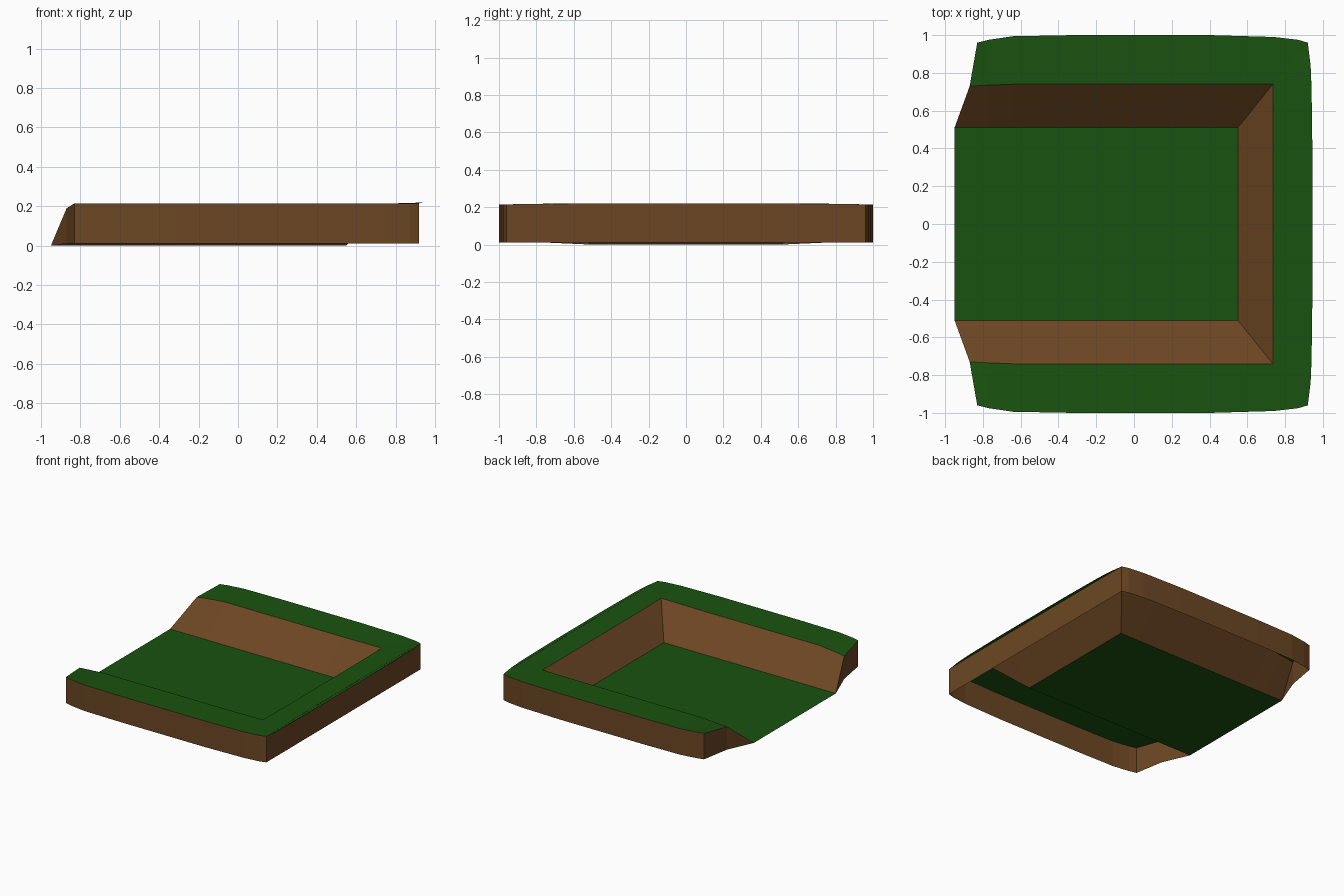
import bpy, bmesh

if "Cube" in bpy.data.objects:
    bpy.data.objects.remove(bpy.data.objects["Cube"])

def material(name, color):
    m = bpy.data.materials.new(name)
    m.diffuse_color = (*color, 1)
    m.use_nodes = True
    m.node_tree.nodes["Principled BSDF"].inputs["Base Color"].default_value = m.diffuse_color
    return m

GRASS = material("grass", (0.010, 0.085, 0.005))
EARTH = material("earth", (0.15, 0.062, 0.017))

def mirrored(half):
    return half + [(x, -y, z) for x, y, z in reversed(half)]

def loft(name, rows, mat):
    """Skin between two matching rows of points."""
    bm = bmesh.new()
    a, b = [[bm.verts.new(p) for p in row] for row in rows]
    for i in range(len(a) - 1):
        bm.faces.new((a[i], a[i + 1], b[i + 1], b[i]))
    bmesh.ops.remove_doubles(bm, verts=bm.verts, dist=1e-4)
    return finish(name, bm, mat)

def finish(name, bm, mat):
    me = bpy.data.meshes.new(name)
    bm.to_mesh(me)
    bm.free()
    me.materials.append(mat)
    ob = bpy.data.objects.new(name, me)
    bpy.context.collection.objects.link(ob)
    return ob

# Back half of the outlines, running from the open left end round to the right
outer = mirrored([(-.83, .96, .215), (-.77, .975, .215), (-.64, .994, .215),
                  (-.32, 1, .215), (.4, 1, .215), (.74, .99, .215),
                  (.87, .975, .215), (.92, .96, .215), (.935, .84, .217),
                  (.94, .72, .219), (.945, .35, .22)])
rim = mirrored([(-.87, .73, .19), (-.77, .735, .2), (-.64, .74, .21),
                (-.32, .74, .21), (.4, .74, .21), (.735, .74, .213),
                (.735, .74, .213), (.735, .74, .213), (.735, .74, .213),
                (.735, .51, .21), (.735, .3, .21)])
foot = [(-.95 if x < -.8 else min(x, .55), max(-.51, min(.51, y)), 0)
        for x, y, z in rim]

# Grass bank and the earth slopes down to the floor
loft("grass_top", (outer, rim), GRASS)
loft("inner_slopes", (rim, foot), EARTH)

# Outer wall, flat on the right below the overhanging grass
wall_top = [(min(x, .92), y, z) for x, y, z in outer]
loft("outer_wall", (wall_top, [(x, y, .01) for x, y, z in wall_top]), EARTH)

# Flat sunken floor
bm = bmesh.new()
bm.faces.new([bm.verts.new(p) for p in
              ((-.95, -.51, 0), (.55, -.51, 0), (.55, .51, 0), (-.95, .51, 0))])
finish("floor", bm, GRASS)

# Cut ends of the banks at the open left side
for name, s in (("back_end_cap", 1), ("front_end_cap", -1)):
    top = [(-.83, s * .96, .215), (-.87, s * .73, .19), (-.95, s * .51, 0)]
    bottom = [(x, y, min(z, .01)) for x, y, z in top]
    loft(name, (top, bottom), EARTH)
